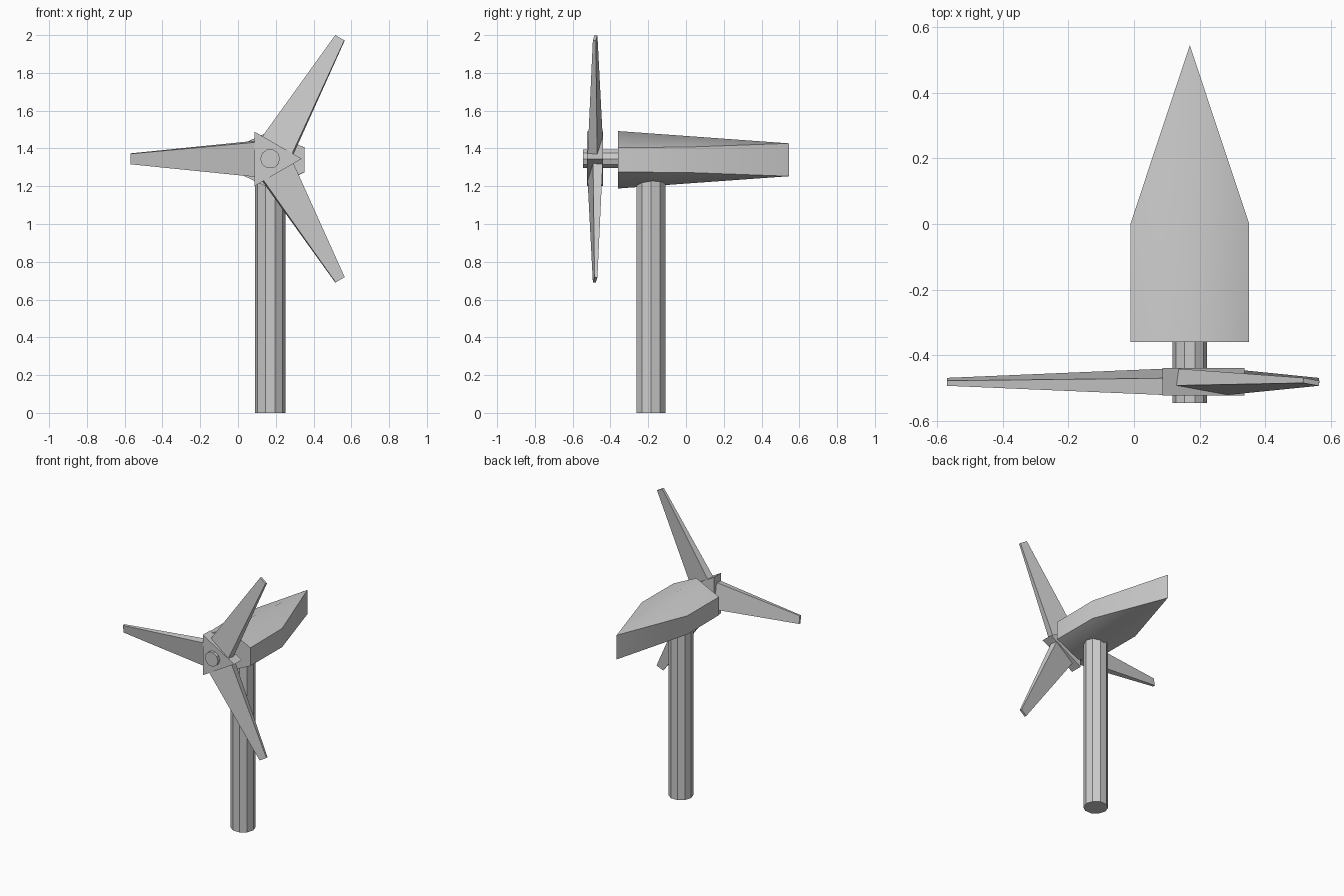
import bpy, bmesh, math
from mathutils import Vector, Matrix

cube = bpy.data.objects.get("Cube")
if cube:
    bpy.data.objects.remove(cube)

grey = bpy.data.materials.new("plain_grey")
grey.use_nodes = True
colour = (0.6, 0.6, 0.6, 1)
grey.diffuse_color = colour
grey.node_tree.nodes["Principled BSDF"].inputs["Base Color"].default_value = colour

AXIS_X, AXIS_Z, ROTOR_Y = 0.17, 1.345, -0.481


def loft(name, rings):
    """Join rings of equal length with side faces and cap both ends."""
    bm = bmesh.new()
    loops = [[bm.verts.new(p) for p in ring] for ring in rings]
    for a, b in zip(loops, loops[1:]):
        for i in range(len(a)):
            j = (i + 1) % len(a)
            bm.faces.new((a[i], a[j], b[j], b[i]))
    bm.faces.new(loops[0])
    bm.faces.new(loops[-1])
    bmesh.ops.remove_doubles(bm, verts=bm.verts, dist=1e-5)
    bmesh.ops.recalc_face_normals(bm, faces=bm.faces)
    mesh = bpy.data.meshes.new(name)
    bm.to_mesh(mesh)
    bm.free()
    mesh.materials.append(grey)
    obj = bpy.data.objects.new(name, mesh)
    bpy.context.collection.objects.link(obj)
    return obj


def polygon(sides, radius):
    turn = math.tau / sides
    return [(radius * math.cos(i * turn), radius * math.sin(i * turn)) for i in range(sides)]


def rotor_prism(name, sides, radius, y0, y1):
    """Prism along the rotor axis."""
    return loft(name, [[(AXIS_X + u, y, AXIS_Z + v) for u, v in polygon(sides, radius)]
                       for y in (y0, y1)])


# Ten-sided tower, its top buried in the nacelle
loft("tower", [[(AXIS_X + u, -0.185 + v, z) for u, v in polygon(10, 0.081)]
               for z in (0, 1.3)])

# Nacelle: ridged hexagonal body narrowing to an upright edge at the back
def nacelle_ring(y, half_width, side, ridge):
    outline = [(half_width, -side), (half_width, side), (0, ridge),
               (-half_width, side), (-half_width, -side), (0, -ridge)]
    return [(AXIS_X + u, y, AXIS_Z - 0.005 + v) for u, v in outline]


front = nacelle_ring(-0.36, 0.181, 0.065, 0.152)
shoulder = nacelle_ring(0, 0.181, 0.067, 0.126)
nacelle = loft("nacelle", [front, shoulder])
bm = bmesh.new()
bm.from_mesh(nacelle.data)
cap = max(bm.faces, key=lambda f: f.calc_center_median().y)
ring = list(cap.verts)
bmesh.ops.delete(bm, geom=[cap], context='FACES_ONLY')
tail = {s: bm.verts.new((AXIS_X, 0.545, AXIS_Z - 0.005 + s * 0.087)) for s in (1, -1)}
for i, a in enumerate(ring):
    b = ring[(i + 1) % 6]
    sa, sb = [1 if v.co.z > AXIS_Z else -1 for v in (a, b)]
    bm.faces.new((a, b, tail[sa]) if sa == sb else (a, b, tail[sb], tail[sa]))
bmesh.ops.recalc_face_normals(bm, faces=bm.faces)
bm.to_mesh(nacelle.data)
bm.free()
bpy.ops.object.select_all(action='DESELECT')
nacelle.select_set(True)
bpy.context.view_layer.objects.active = nacelle
bpy.ops.object.shade_smooth_by_angle(angle=math.radians(55))

# Shaft and triangular hub
rotor_prism("shaft", 10, 0.052, -0.545, -0.3)
rotor_prism("hub", 3, 0.167, -0.523, -0.439)

# Three pitched, tapering blades
PITCH = math.radians(9)
for name, angle in (("upper_blade", 60), ("side_blade", 180), ("lower_blade", 300)):
    a = math.radians(angle)
    along = Vector((math.cos(a), 0, math.sin(a)))
    across = Vector((math.sin(a), 0, -math.cos(a)))
    forward = Vector((0, -1, 0))
    wide = across * math.cos(PITCH) + forward * math.sin(PITCH)
    thick = forward * math.cos(PITCH) - across * math.sin(PITCH)
    centre = Vector((AXIS_X, ROTOR_Y, AXIS_Z))
    rings = []
    for reach, half_w, half_t in ((0.075, 0.093, 0.026), (0.74, 0.028, 0.0078)):
        rings.append([centre + along * reach + wide * half_w * s + thick * half_t * t
                      for s, t in ((-1, -1), (1, -1), (1, 1), (-1, 1))])
    loft(name, rings)
